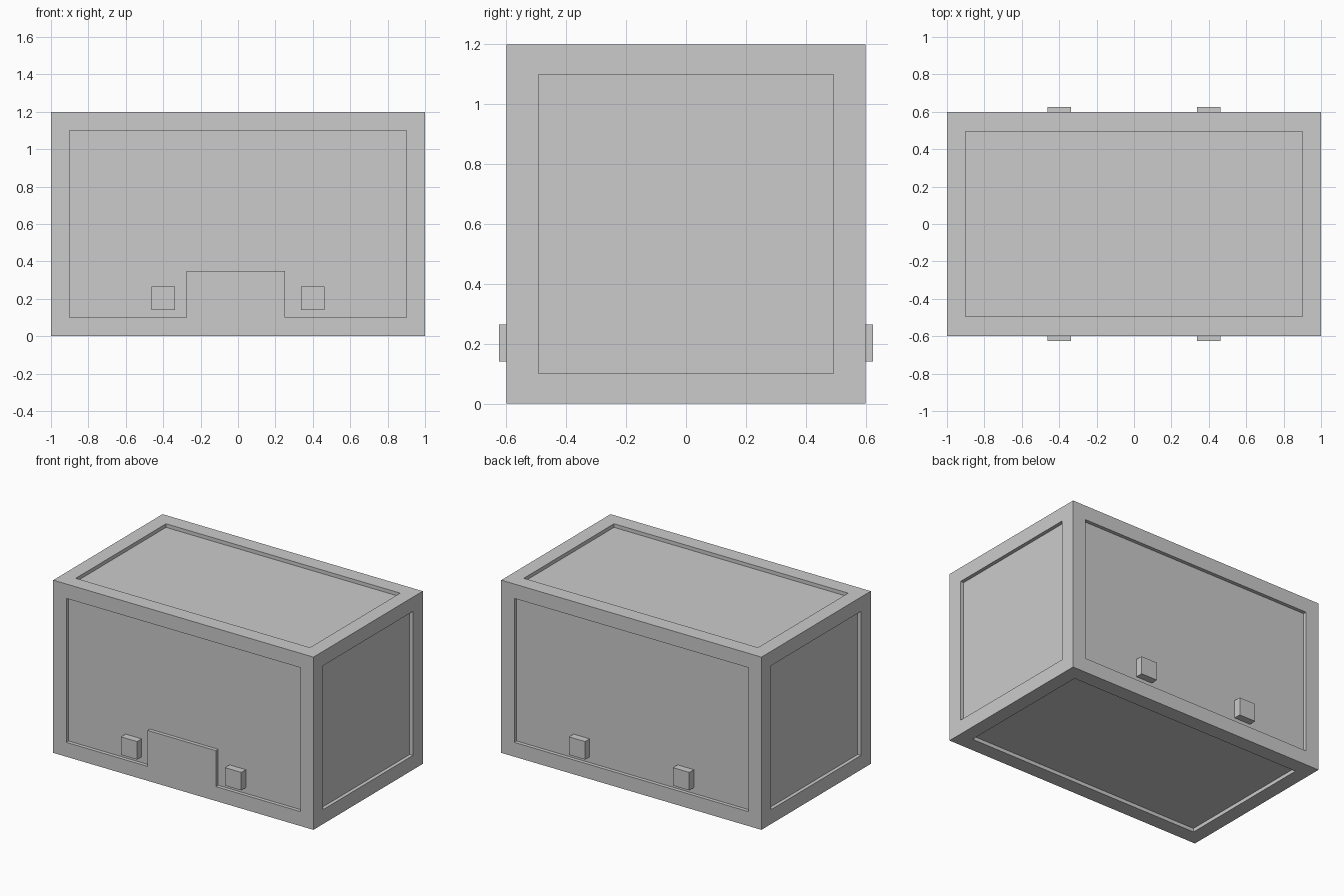
import bpy, bmesh
from mathutils import Vector, Matrix

if "Cube" in bpy.data.objects:
    bpy.data.objects.remove(bpy.data.objects["Cube"])

L, W, H = 2.0, 1.2, 1.2      # crate size
RECESS = 0.025               # panel depth


def rect(w, h):
    return [(-w / 2, -h / 2), (w / 2, -h / 2), (w / 2, h / 2), (-w / 2, h / 2)]


def finish(bm, name):
    bmesh.ops.recalc_face_normals(bm, faces=bm.faces[:])
    mesh = bpy.data.meshes.new(name)
    bm.to_mesh(mesh)
    bm.free()
    bpy.context.collection.objects.link(bpy.data.objects.new(name, mesh))


def add_side(bm, origin, u, v, size, panel):
    """One crate side: flat border around a sunken panel outline."""
    o, u, v = Vector(origin), Vector(u), Vector(v)
    n = u.cross(v)

    def loop(pts, depth=0.0):
        return [bm.verts.new(o + u * a + v * b - n * depth) for a, b in pts]

    def ring(vs):
        return [bm.edges.new((a, b)) for a, b in zip(vs, vs[1:] + vs[:1])]

    outer, rim, floor = loop(rect(*size)), loop(panel), loop(panel, RECESS)
    bmesh.ops.triangle_fill(bm, edges=ring(outer) + ring(rim),
                            use_beauty=True, normal=n)
    k = len(panel)
    for i in range(k):
        j = (i + 1) % k
        bm.faces.new((rim[i], rim[j], floor[j], floor[i]))
    bm.faces.new(floor)


# Crate body; the front panel is notched around a raised tab
X, Y, Z = (1, 0, 0), (0, 1, 0), (0, 0, 1)
NX, NY = (-1, 0, 0), (0, -1, 0)
long_panel = rect(1.8, 1.0)
end_panel = rect(0.985, 1.0)
lid_panel = rect(1.8, 0.99)
front_panel = [(-0.9, -0.5), (-0.275, -0.5), (-0.275, -0.25), (0.25, -0.25),
               (0.25, -0.5), (0.9, -0.5), (0.9, 0.5), (-0.9, 0.5)]

bm = bmesh.new()
add_side(bm, (0, -W / 2, H / 2), X, Z, (L, H), front_panel)
add_side(bm, (0, W / 2, H / 2), NX, Z, (L, H), long_panel)
add_side(bm, (L / 2, 0, H / 2), Y, Z, (W, H), end_panel)
add_side(bm, (-L / 2, 0, H / 2), NY, Z, (W, H), end_panel)
add_side(bm, (0, 0, H), X, Y, (L, W), lid_panel)
add_side(bm, (0, 0, 0), X, NY, (L, W), lid_panel)
bmesh.ops.remove_doubles(bm, verts=bm.verts[:], dist=1e-4)
finish(bm, "crate_body")

# Small blocks standing out of the front and back panels
for side, sy in (("front", -1), ("back", 1)):
    for hand, sx in (("left", -1), ("right", 1)):
        bm = bmesh.new()
        bmesh.ops.create_cube(bm, size=1, matrix=Matrix.Translation(
            (sx * 0.4, sy * W / 2, 0.2025)) @ Matrix.Diagonal(
            (0.125, 2 * RECESS, 0.125, 1)))
        finish(bm, f"{side}_block_{hand}")
